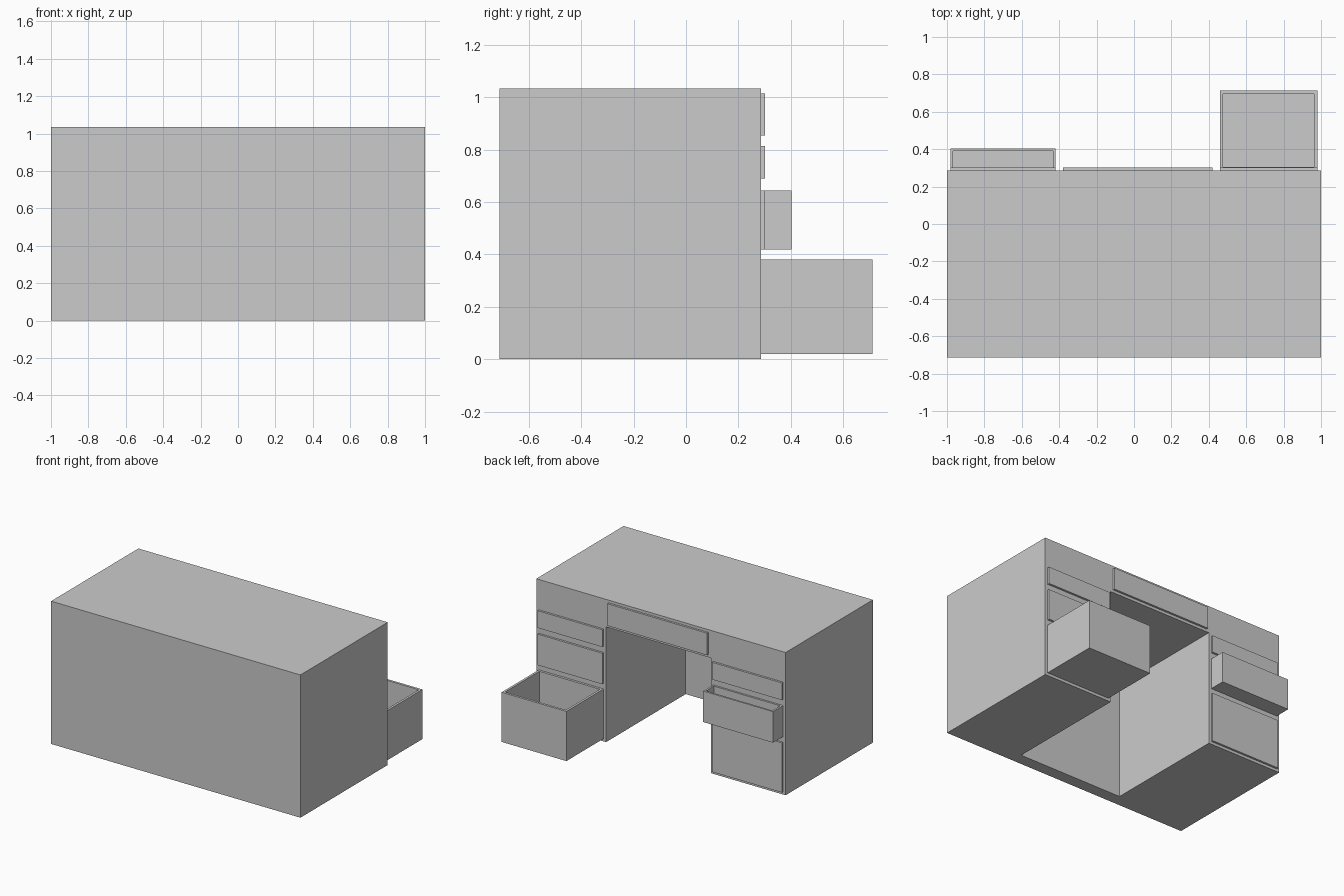
import bpy, bmesh

if "Cube" in bpy.data.objects:
    bpy.data.objects.remove(bpy.data.objects["Cube"])

FRONT, BACK = 0.287, -0.713   # drawer side and plain side of the carcass
HEIGHT = 1.035


def box(name, x, y, z, wall=None):
    """Box from ranges; with a wall thickness it is hollowed from the top."""
    bm = bmesh.new()
    bmesh.ops.create_cube(bm, size=1)
    for v in bm.verts:
        for i, r in enumerate((x, y, z)):
            v.co[i] = r[1] if v.co[i] > 0 else r[0]
    bm.normal_update()
    if wall:
        top = max(bm.faces, key=lambda f: f.calc_center_median().z)
        bmesh.ops.inset_region(bm, faces=[top], thickness=wall)
        well = bmesh.ops.extrude_discrete_faces(bm, faces=[top])["faces"][0]
        for v in well.verts:
            v.co.z = z[0] + wall
        bmesh.ops.recalc_face_normals(bm, faces=bm.faces)
    mesh = bpy.data.meshes.new(name)
    bm.to_mesh(mesh)
    bm.free()
    ob = bpy.data.objects.new(name, mesh)
    bpy.context.collection.objects.link(ob)
    return ob


# Carcass with the knee hole cut out
carcass = box("desk_carcass", (-1, 1), (BACK, FRONT), (0, HEIGHT))
hole = box("knee_hole_cutter", (-0.4, 0.44), (-0.625, 0.6), (-0.3, 0.835))
hole.hide_render = True
hole.hide_viewport = True
cut = carcass.modifiers.new("knee_hole", "BOOLEAN")
cut.operation = "DIFFERENCE"
cut.solver = "EXACT"
cut.object = hole

# Centre drawer front
PANEL = FRONT + 0.015
box("centre_drawer", (-0.38, 0.42), (FRONT, PANEL), (0.855, 1.015))

# Three drawers per pedestal; one on each side is pulled open
rows = {"upper": (0.69, 0.815), "middle": (0.42, 0.645), "lower": (0.02, 0.38)}
columns = {"left": (-0.98, -0.42), "right": (0.46, 0.98)}
opened = {("left", "middle"): (0.403, 0.019), ("right", "lower"): (0.713, 0.024)}
for side, x in columns.items():
    for row, z in rows.items():
        end, wall = opened.get((side, row), (PANEL, None))
        box(f"{side}_{row}_drawer", x, (FRONT, end), z, wall)
